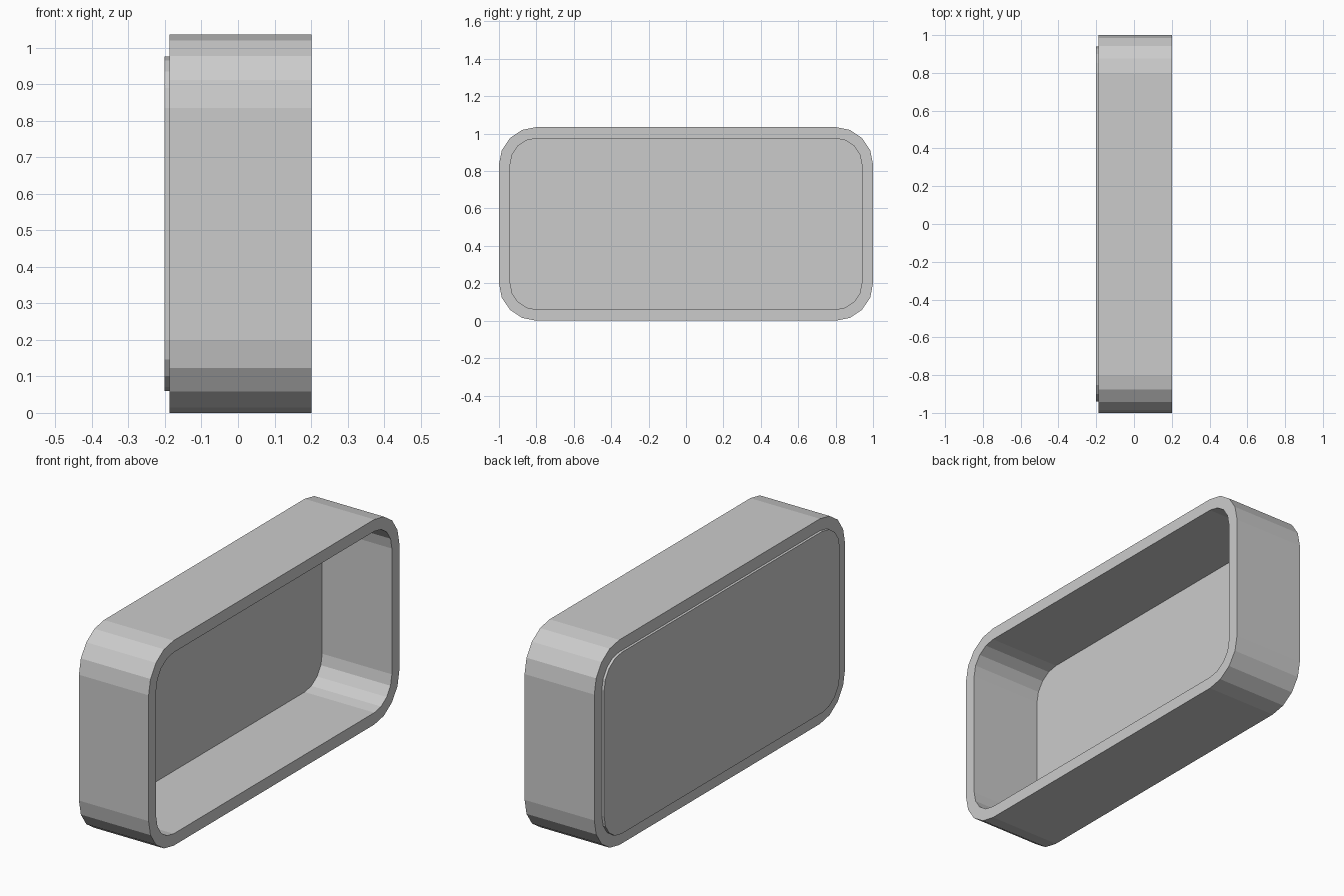
import bpy, bmesh
from math import cos, sin, pi

if "Cube" in bpy.data.objects:
    bpy.data.objects.remove(bpy.data.objects["Cube"])

Y, H, R, WALL = 1.0, 1.035, 0.2, 0.06
BACK, SEAM, FRONT = -0.201, -0.188, 0.201


def outline(bm, x, inset):
    """Rounded rectangle in the YZ plane, four segments per corner."""
    r = R - inset
    corners = [(Y - R, H - R), (R - Y, H - R), (R - Y, R), (Y - R, R)]
    return [bm.verts.new((x, cy + r * cos((q + i / 4) * pi / 2),
                          cz + r * sin((q + i / 4) * pi / 2)))
            for q, (cy, cz) in enumerate(corners) for i in range(5)]


def bridge(bm, a, b):
    for i in range(len(a)):
        j = (i + 1) % len(a)
        bm.faces.new((a[i], a[j], b[j], b[i]))


def finish(bm, name):
    bmesh.ops.recalc_face_normals(bm, faces=bm.faces)
    mesh = bpy.data.meshes.new(name)
    bm.to_mesh(mesh)
    bm.free()
    bpy.context.collection.objects.link(bpy.data.objects.new(name, mesh))


# Open rounded frame
bm = bmesh.new()
rings = [outline(bm, SEAM, 0), outline(bm, FRONT, 0),
         outline(bm, FRONT, WALL), outline(bm, SEAM, WALL)]
for k in range(4):
    bridge(bm, rings[k], rings[(k + 1) % 4])
finish(bm, "frame")

# Thin back panel, standing slightly proud of the frame
bm = bmesh.new()
rear, inner = outline(bm, BACK, WALL), outline(bm, SEAM, WALL)
bridge(bm, rear, inner)
bm.faces.new(rear)
bm.faces.new(inner)
finish(bm, "back_panel")
